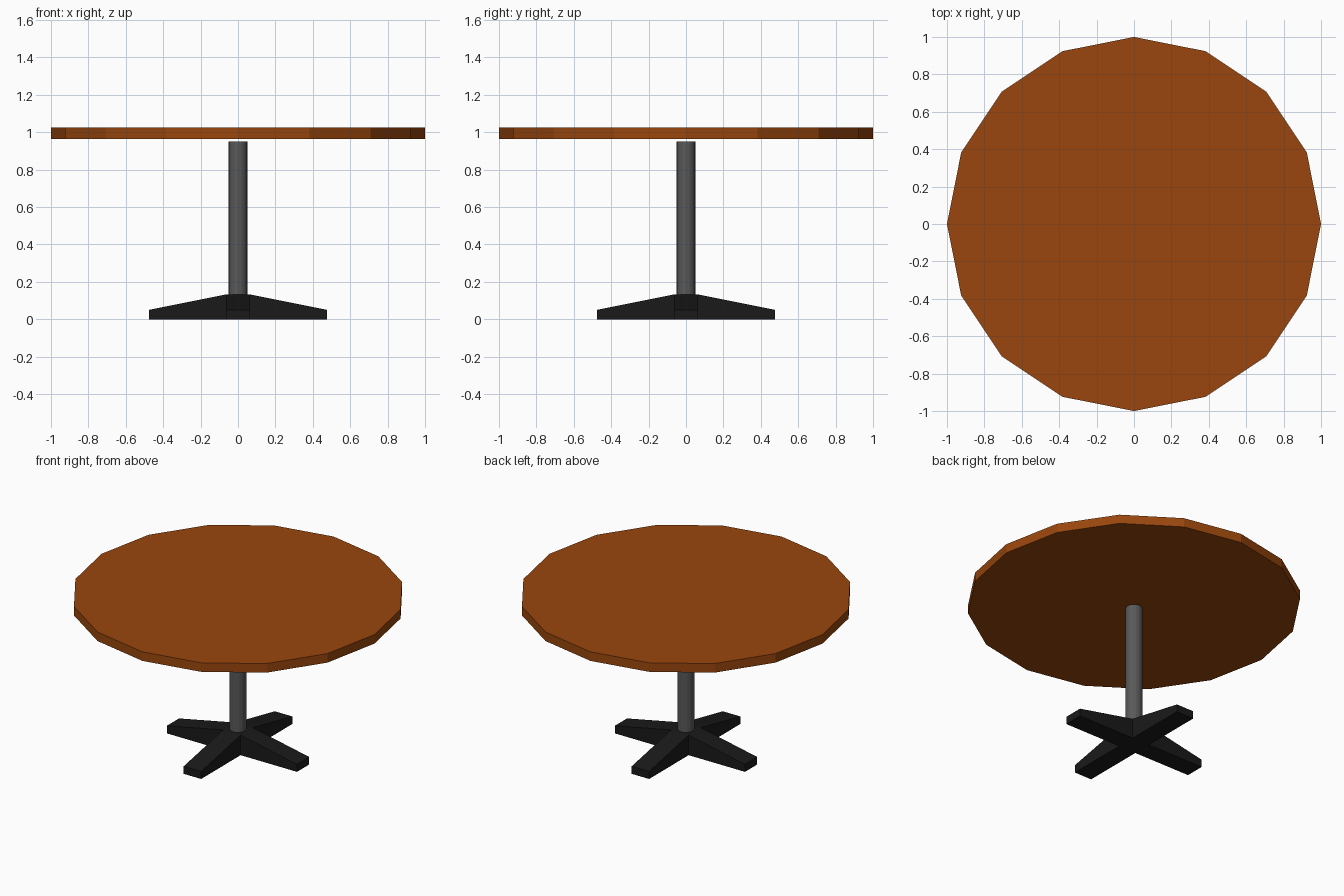
import bpy, bmesh, math
from mathutils import Matrix

if "Cube" in bpy.data.objects:
    bpy.data.objects.remove(bpy.data.objects["Cube"])


def material(name, rgb):
    mat = bpy.data.materials.new(name)
    mat.diffuse_color = (*rgb, 1)
    mat.use_nodes = True
    mat.node_tree.nodes["Principled BSDF"].inputs["Base Color"].default_value = mat.diffuse_color
    return mat


def cylinder(name, radius, z0, z1, sides, mat):
    bpy.ops.mesh.primitive_cylinder_add(vertices=sides, radius=radius, depth=z1 - z0,
                                        location=(0, 0, (z0 + z1) / 2))
    obj = bpy.context.object
    obj.name = name
    obj.data.materials.append(mat)
    return obj


wood = material("wood", (0.32, 0.062, 0.004))
steel = material("steel", (0.10, 0.10, 0.10))
black = material("black_metal", (0.010, 0.010, 0.010))

# Round top and central post
cylinder("table_top", 1.0, 0.965, 1.025, 16, wood)
cylinder("post", 0.051, 0.13, 0.95, 16, steel)

# Cross-shaped foot: one sloping arm repeated around a square hub
HALF, REACH, HUB_Z, TIP_Z = 0.064, 0.477, 0.133, 0.05
bm = bmesh.new()
for i in range(4):
    turn = Matrix.Rotation(i * math.pi / 2, 4, 'Z')
    rings = []
    for x, top in ((HALF, HUB_Z), (REACH, TIP_Z)):
        rings.append([bm.verts.new(turn @ v.to_3d()) for v in
                      (Matrix.Translation((x, y, z)).translation for y, z in
                       ((-HALF, 0), (HALF, 0), (HALF, top), (-HALF, top)))])
    inner, tip = rings
    for k in range(4):
        n = (k + 1) % 4
        bm.faces.new((inner[k], tip[k], tip[n], inner[n]))
    bm.faces.new(tip)
bmesh.ops.remove_doubles(bm, verts=bm.verts, dist=0.001)

# Close the hub above and below
for z in (0, HUB_Z):
    hub = [v for v in bm.verts if abs(v.co.z - z) < 1e-4 and max(abs(v.co.x), abs(v.co.y)) < 0.1]
    hub.sort(key=lambda v: math.atan2(v.co.y, v.co.x))
    bm.faces.new(hub)
bmesh.ops.recalc_face_normals(bm, faces=bm.faces)

mesh = bpy.data.meshes.new("cross_foot")
bm.to_mesh(mesh)
bm.free()
mesh.materials.append(black)
foot = bpy.data.objects.new("cross_foot", mesh)
bpy.context.collection.objects.link(foot)
